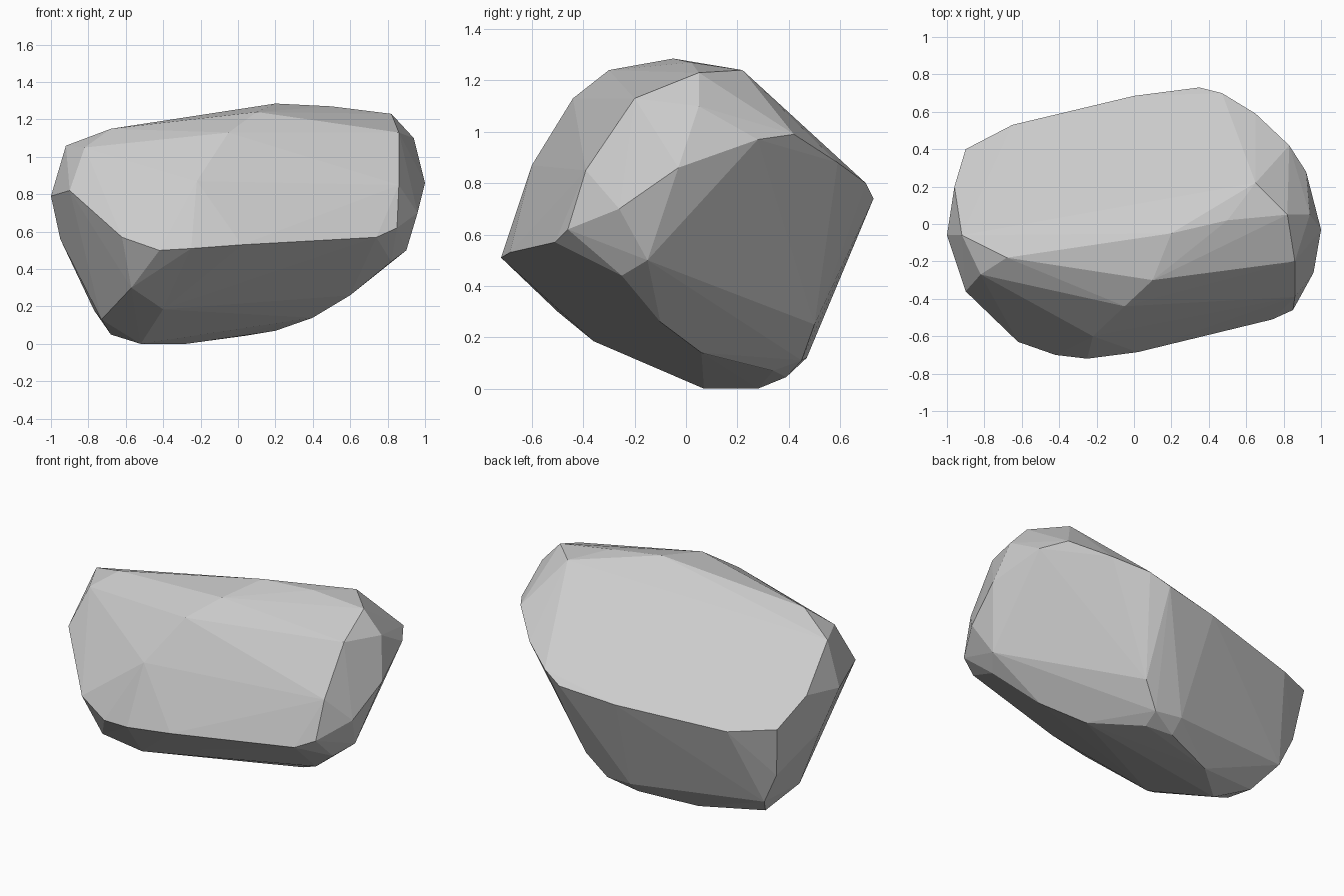
import bpy, bmesh

# Ridge lines of the boulder; the convex hull spans the flat facets between them
ridges = {
    "crest": [(-.92, -.06, 1.06), (-.68, -.18, 1.15), (.2, -.05, 1.285), (.5, .02, 1.27),
              (.65, .22, 1.24), (.82, .05, 1.23), (.94, .05, 1.1)],
    "brow": [(-.82, -.27, 1.05), (-.22, -.6, .87), (-.05, -.44, 1.13), (.1, -.3, 1.24),
             (.86, -.2, 1.13), (.86, -.39, .85)],
    "front_edge": [(-1, -.06, .79), (-.9, -.36, .82), (-.62, -.63, .57), (-.42, -.7, .5),
                   (-.25, -.72, .51), (.02, -.685, .53), (.74, -.51, .57),
                   (.85, -.46, .62), (.96, -.26, .7), (1, -.03, .86)],
    "back_edge": [(-.96, .2, .83), (-.9, .4, .68), (-.65, .53, .65), (0, .685, .7),
                  (.35, .73, .74), (.47, .7, .8), (.65, .59, .88), (.83, .42, .99),
                  (.92, .28, .97)],
    "keel": [(.9, -.15, .5), (.82, -.25, .44), (.6, -.1, .26), (.4, .06, .14), (.2, .34, .07),
             (.33, .5, .25), (.22, .45, .11), (.05, .47, .12), (.05, .39, .045),
             (-.28, .28, 0), (-.52, .07, 0), (-.4, -.36, .185)],
    "left_foot": [(-.95, .05, .56), (-.86, .35, .37), (-.77, .34, .18), (-.68, .2, .05),
                  (-.57, -.5, .3), (-.73, -.06, .13)],
}

bm = bmesh.new()
for line in ridges.values():
    for p in line:
        bm.verts.new(p)
bmesh.ops.convex_hull(bm, input=bm.verts)

# Drop points that ended up inside the hull, then merge nearly coplanar facets
bmesh.ops.delete(bm, geom=[v for v in bm.verts if not v.link_faces], context='VERTS')
bmesh.ops.dissolve_limit(bm, angle_limit=.035, verts=bm.verts, edges=bm.edges)
bmesh.ops.recalc_face_normals(bm, faces=bm.faces)

mesh = bpy.data.meshes.new("boulder")
bm.to_mesh(mesh)
bm.free()
boulder = bpy.data.objects.new("boulder", mesh)
bpy.context.collection.objects.link(boulder)
